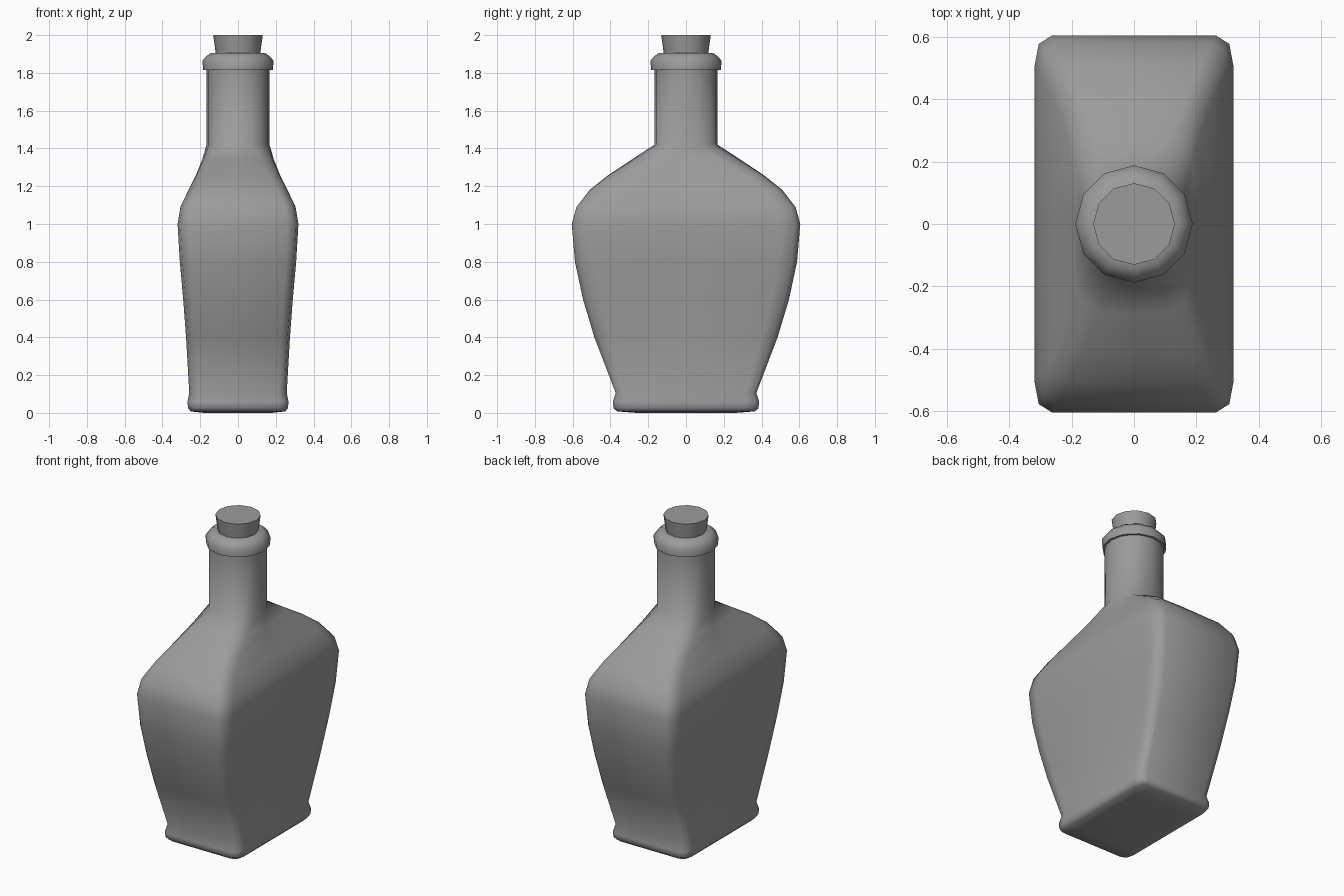
import bpy, bmesh, math

if "Cube" in bpy.data.objects:
    bpy.data.objects.remove(bpy.data.objects["Cube"])

# Dark grey glass
DARK = bpy.data.materials.new("dark_grey")
DARK.diffuse_color = (0.33, 0.33, 0.33, 1)
DARK.use_nodes = True
DARK.node_tree.nodes["Principled BSDF"].inputs["Base Color"].default_value = DARK.diffuse_color


def loft(name, rings, angle=40):
    """Skin a stack of closed rings into one capped mesh object."""
    bm = bmesh.new()
    rows = [[bm.verts.new(p) for p in ring] for ring in rings]
    n = len(rows[0])
    for a, b in zip(rows, rows[1:]):
        for i in range(n):
            j = (i + 1) % n
            bm.faces.new((a[i], a[j], b[j], b[i]))
    bm.faces.new(rows[0][::-1])
    bm.faces.new(rows[-1])
    mesh = bpy.data.meshes.new(name)
    bm.to_mesh(mesh)
    bm.free()
    mesh.materials.append(DARK)
    obj = bpy.data.objects.new(name, mesh)
    bpy.context.collection.objects.link(obj)
    bpy.ops.object.select_all(action='DESELECT')
    bpy.context.view_layer.objects.active = obj
    obj.select_set(True)
    bpy.ops.object.shade_smooth_by_angle(angle=math.radians(angle))
    return obj


def circle(z, r, n=12):
    return [(r * math.cos(2 * math.pi * i / n), r * math.sin(2 * math.pi * i / n), z)
            for i in range(n)]


# Quarter of the unit body section: straight sides with a rounded corner
QUARTER = [(1, 0), (1, 0.83), (0.955, 0.955), (0.82, 1)]


def body_ring(z, hx, hy, t):
    """Rounded rectangle (t=0) blending into an ellipse (t=1)."""
    unit = list(QUARTER)
    unit += [(0, 1)] + [(-x, y) for x, y in QUARTER[:0:-1]]
    unit += [(-x, -y) for x, y in unit]
    ring = []
    for i, (x, y) in enumerate(unit):
        a = 2 * math.pi * i / len(unit)
        ring.append((hx * (x + (math.cos(a) - x) * t),
                     hy * (y + (math.sin(a) - y) * t), z))
    return ring


# Body and neck: height, half width, half depth, roundness
PROFILE = [
    (0.0, 0.18, 0.26, 0), (0.008, 0.25, 0.365, 0), (0.025, 0.265, 0.384, 0),
    (0.06, 0.267, 0.387, 0), (0.105, 0.258, 0.372, 0), (0.4, 0.275, 0.485, 0),
    (0.6, 0.29, 0.545, 0), (0.8, 0.308, 0.588, 0), (1.0, 0.32, 0.605, 0),
    (1.09, 0.305, 0.58, 0), (1.18, 0.262, 0.51, 0.04), (1.26, 0.222, 0.41, 0.15),
    (1.34, 0.19, 0.29, 0.42), (1.42, 0.167, 0.167, 0.93), (1.82, 0.167, 0.167, 0.95),
]
loft("bottle_body", [body_ring(*p) for p in PROFILE], angle=75)

# Rolled lip
LIP = [(1.815, 0.15), (1.815, 0.185), (1.865, 0.188), (1.89, 0.165),
       (1.905, 0.145), (1.905, 0.10)]
loft("bottle_lip", [circle(z, r) for z, r in LIP], angle=60)

# Tapered stopper
loft("cork", [circle(1.86, 0.112), circle(2.0, 0.131)])
